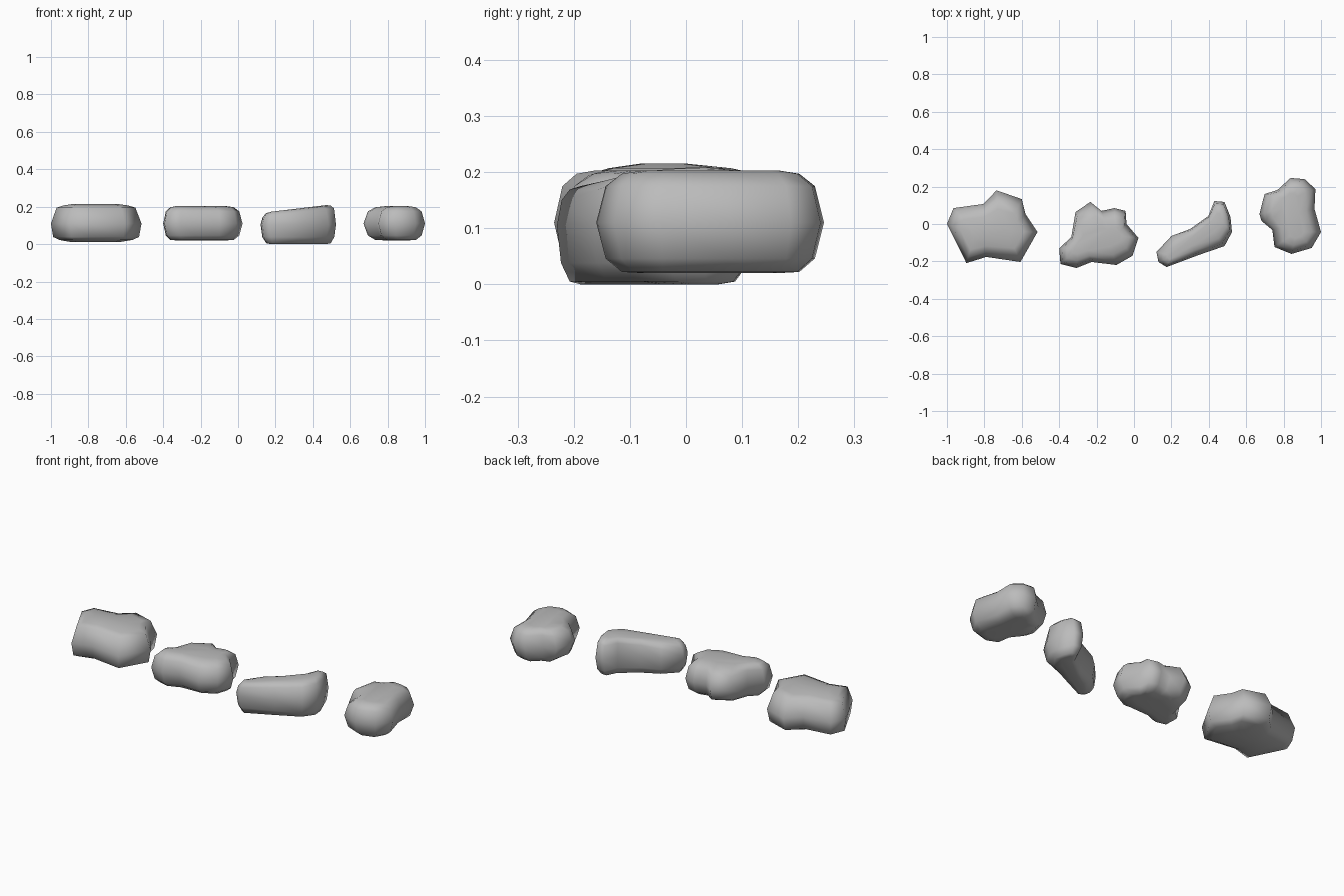
import bpy, bmesh
from mathutils import Vector
from mathutils.geometry import intersect_point_line

cube = bpy.data.objects.get("Cube")
if cube:
    bpy.data.objects.remove(cube)

# Plain grey stone
stone = bpy.data.materials.new("stone grey")
stone.use_nodes = True
stone.diffuse_color = (0.5, 0.5, 0.5, 1)
stone.node_tree.nodes["Principled BSDF"].inputs["Base Color"].default_value = (0.5, 0.5, 0.5, 1)


def toward_spine(p, spine, k):
    """Pull an outline point toward the nearest point of the stone's spine."""
    a, b = map(Vector, spine)
    t = intersect_point_line(p, a, b)[1]
    near = a.lerp(b, min(max(t, 0), 1))
    return near.lerp(p, k)


def make_stone(name, outline, spine, rings, tilt=0):
    """Stack shrinking copies of the outline; tilt slopes the upper rings along x."""
    bm = bmesh.new()
    middle = sum(p[0] for p in outline) / len(outline)
    loops = []
    for z, k in rings:
        loop = []
        for p in outline:
            x, y = toward_spine(Vector(p), spine, k)
            rise = tilt * (x - middle) if z > 0.12 else 0
            loop.append(bm.verts.new((x, y, z + rise)))
        loops.append(loop)
    n = len(outline)
    for low, high in zip(loops, loops[1:]):
        for i in range(n):
            j = (i + 1) % n
            bm.faces.new((low[i], low[j], high[j], high[i]))
    bm.faces.new(loops[0])
    bm.faces.new(loops[-1])
    bmesh.ops.recalc_face_normals(bm, faces=bm.faces)
    mesh = bpy.data.meshes.new(name)
    bm.to_mesh(mesh)
    bm.free()
    mesh.materials.append(stone)
    mesh.shade_smooth()
    bpy.context.collection.objects.link(bpy.data.objects.new(name, mesh))


# Rounded edge shared by the pebble-like stones
pebble = [(0.02, 0.3), (0.022, 0.62), (0.046, 0.86), (0.11, 1),
          (0.175, 0.86), (0.197, 0.62), (0.203, 0.3)]

# Broad angular stone, flatter underneath
make_stone("broad_stone",
           [(-1, 0), (-.965, .085), (-.805, .107), (-.735, .18), (-.6, .133),
            (-.58, .053), (-.516, -.043), (-.607, -.203), (-.79, -.176), (-.896, -.209)],
           [(-.85, -.05), (-.68, -.04)],
           [(0.01, 0.25), (0.022, 0.7), (0.038, 0.92), (0.11, 1),
            (0.195, 0.8), (0.207, 0.55), (0.215, 0.2)])

# Knobbly stone
make_stone("knobbly_stone",
           [(-.4, -.13), (-.335, -.07), (-.313, .064), (-.233, .118), (-.174, .07),
            (-.105, .085), (-.045, .07), (-.04, 0), (.024, -.075), (-.008, -.17),
            (-.094, -.219), (-.227, -.203), (-.307, -.235), (-.393, -.214)],
           [(-.3, -.13), (-.1, -.06)], pebble)

# Long stone, higher at its thick end
make_stone("long_stone",
           [(.12, -.15), (.2, -.064), (.3, -.027), (.398, .043), (.43, .123),
            (.484, .118), (.516, .037), (.524, -.043), (.484, -.118),
            (.345, -.166), (.174, -.23), (.131, -.203)],
           [(.2, -.17), (.45, .03)],
           [(0, 0.3), (0.005, 0.62), (0.038, 0.88), (0.105, 1),
            (0.17, 0.86), (0.188, 0.62), (0.193, 0.3)], tilt=0.12)

# Two-lobed stone
make_stone("lobed_stone",
           [(.671, .053), (.698, .16), (.767, .182), (.837, .246), (.912, .24),
            (.97, .187), (.965, .08), (1, -.043), (.95, -.128), (.842, -.16),
            (.751, -.123), (.74, -.032), (.682, .016)],
           [(.83, .13), (.87, -.04)], pebble)
